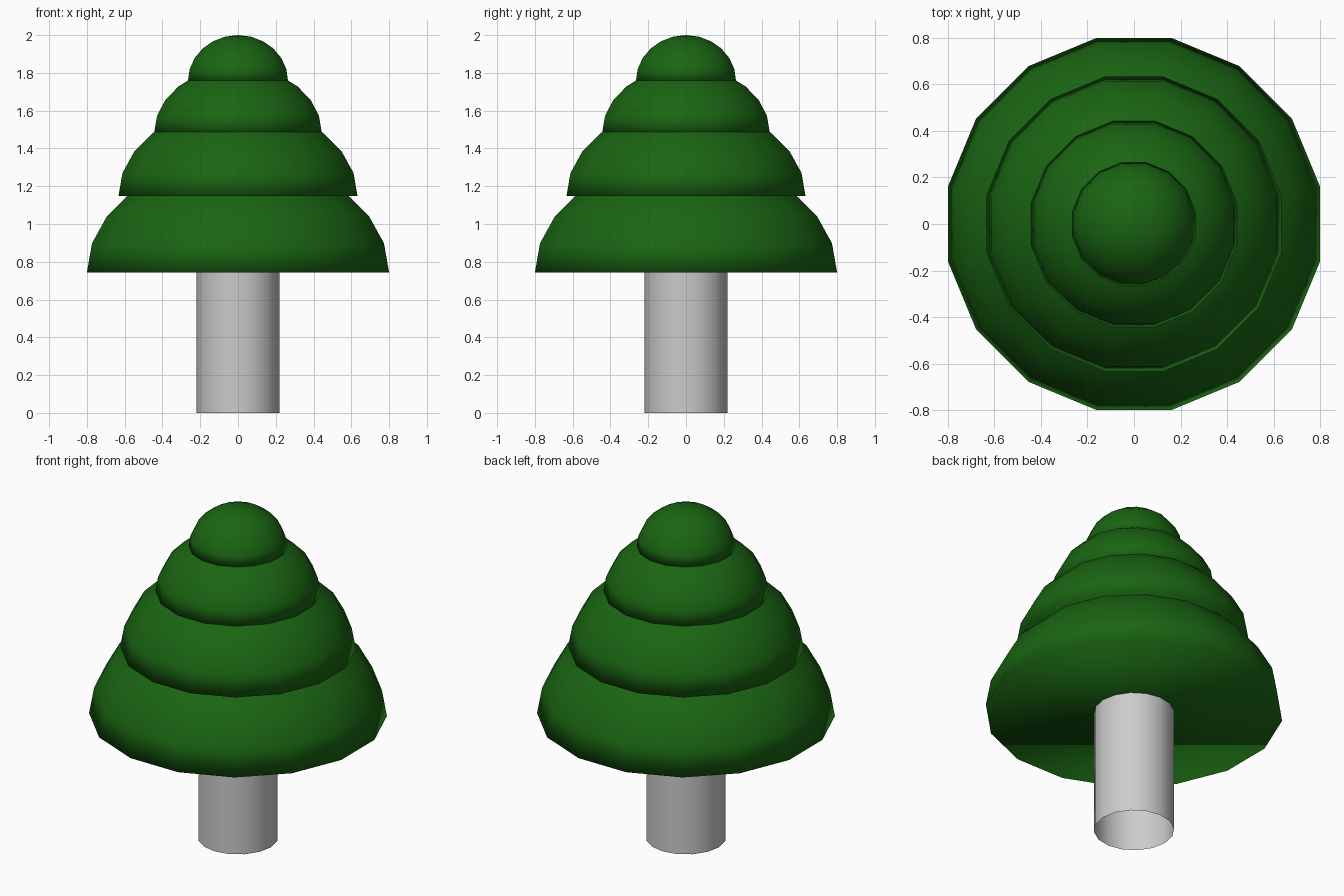
import bpy, bmesh
from math import sin, cos, pi

if "Cube" in bpy.data.objects:
    bpy.data.objects.remove(bpy.data.objects["Cube"])

SIDES = 16
BANDS = 6

green = bpy.data.materials.new("leaf_green")
green.diffuse_color = (0.01, 0.13, 0.006, 1)
green.use_nodes = True
green.node_tree.nodes["Principled BSDF"].inputs["Base Color"].default_value = green.diffuse_color


def add_object(name, bm, material=None):
    bmesh.ops.recalc_face_normals(bm, faces=bm.faces)
    mesh = bpy.data.meshes.new(name)
    bm.to_mesh(mesh)
    bm.free()
    mesh.shade_smooth()
    if material:
        mesh.materials.append(material)
    obj = bpy.data.objects.new(name, mesh)
    bpy.context.collection.objects.link(obj)
    return obj


def ring(bm, radius, z, offset=0.0):
    return [bm.verts.new((radius * cos(2 * pi * i / SIDES + offset),
                          radius * sin(2 * pi * i / SIDES + offset), z))
            for i in range(SIDES)]


def bridge(bm, a, b):
    for i in range(SIDES):
        j = (i + 1) % SIDES
        bm.faces.new((a[i], a[j], b[j], b[i]))


def dome(name, half_width, z, height):
    """Squashed half sphere with a flat underside."""
    bm = bmesh.new()
    radius = half_width / cos(pi / SIDES)
    rings = [ring(bm, radius * cos(pi / 2 * k / BANDS),
                  z + height * sin(pi / 2 * k / BANDS), pi / SIDES)
             for k in range(BANDS)]
    for a, b in zip(rings, rings[1:]):
        bridge(bm, a, b)
    tip = bm.verts.new((0, 0, z + height))
    for i in range(SIDES):
        bm.faces.new((rings[-1][i], rings[-1][(i + 1) % SIDES], tip))
    bm.faces.new(rings[0][::-1])
    add_object(name, bm, green)


# Trunk: open tube reaching just inside the foliage
bm = bmesh.new()
bridge(bm, ring(bm, 0.22, 0), ring(bm, 0.22, 0.8))
add_object("trunk", bm)

# Foliage tiers, bottom to top: half width, base height, dome height
tiers = [(0.80, 0.743, 0.60), (0.633, 1.147, 0.477),
         (0.444, 1.482, 0.35), (0.265, 1.757, 0.243)]
for n, (half_width, z, height) in enumerate(tiers, 1):
    dome(f"foliage_tier_{n}", half_width, z, height)
